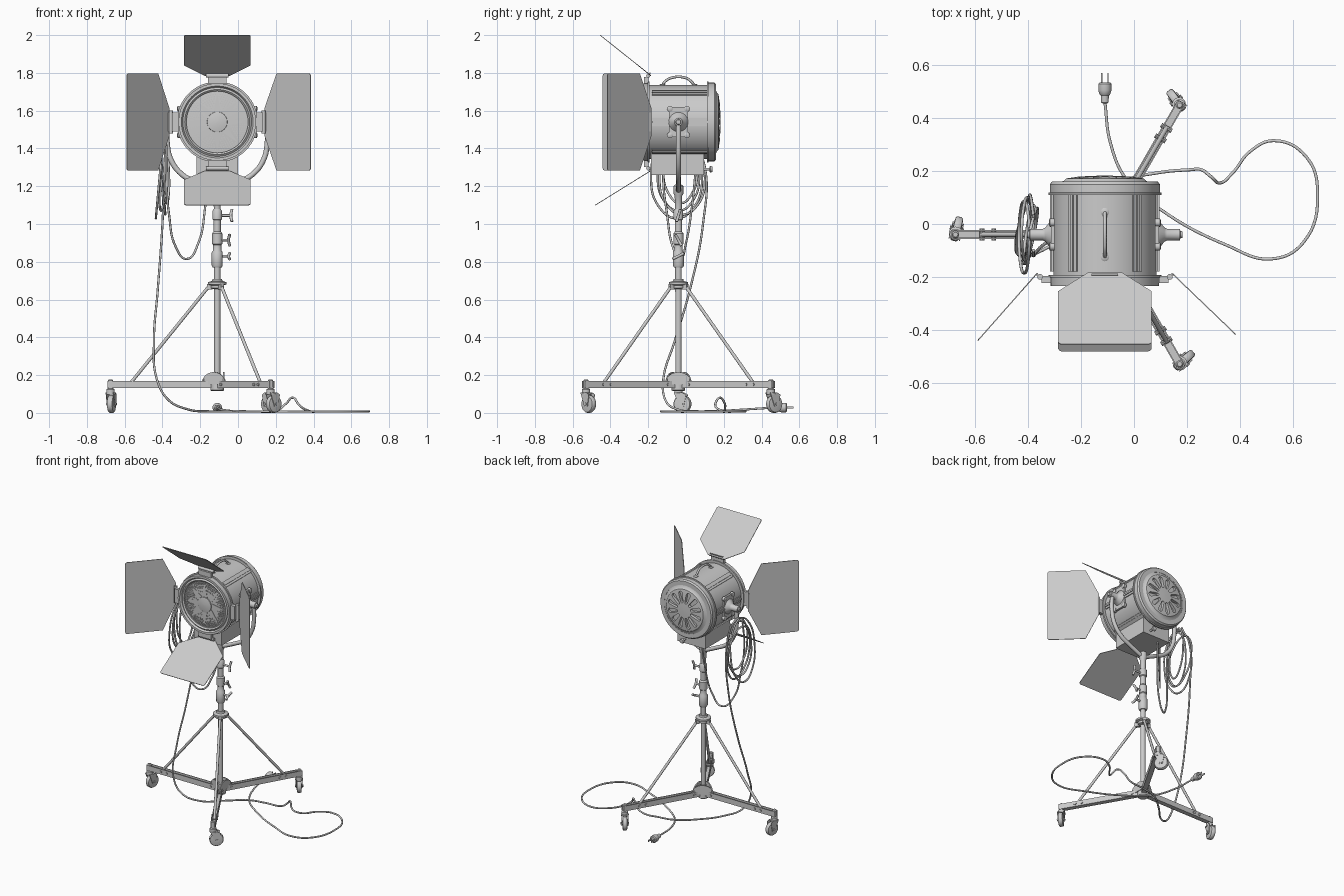
import bpy, bmesh, math
from mathutils import Vector, Matrix

if "Cube" in bpy.data.objects:
    bpy.data.objects.remove(bpy.data.objects["Cube"])

CX, CY, CZ = -0.11, -0.04, 1.54      # stand axis and lamp height
V = Vector


def finish(name, bm, smooth=True):
    bmesh.ops.recalc_face_normals(bm, faces=bm.faces)
    me = bpy.data.meshes.new(name)
    bm.to_mesh(me)
    bm.free()
    ob = bpy.data.objects.new(name, me)
    bpy.context.collection.objects.link(ob)
    if smooth:
        bpy.ops.object.select_all(action='DESELECT')
        ob.select_set(True)
        bpy.context.view_layer.objects.active = ob
        bpy.ops.object.shade_smooth_by_angle(angle=math.radians(35))
    return ob


def lathe(name, prof, loc=(0, 0, 0), axis=(0, 0, 1), n=20, closed=False):
    """Spin (radius, height) points about an axis through loc."""
    bm = bmesh.new()
    M = Matrix.Translation(loc) @ V(axis).to_track_quat('Z', 'Y').to_matrix().to_4x4()
    rings = []
    for r, h in prof:
        r = max(r, 0.0005)
        rings.append([bm.verts.new(M @ V((r * math.cos(2 * math.pi * i / n),
                                          r * math.sin(2 * math.pi * i / n), h))) for i in range(n)])
    pairs = list(zip(rings, rings[1:])) + ([(rings[-1], rings[0])] if closed else [])
    for a, b in pairs:
        for i in range(n):
            j = (i + 1) % n
            bm.faces.new((a[i], a[j], b[j], b[i]))
    if not closed:
        bm.faces.new(rings[0])
        bm.faces.new(rings[-1])
    return finish(name, bm)


def rod(name, a, b, r, n=14):
    d = V(b) - V(a)
    return lathe(name, [(r, 0), (r, d.length)], a, d, n)


def box(name, size, M):
    bm = bmesh.new()
    bmesh.ops.create_cube(bm, size=1, matrix=M @ Matrix.Diagonal((*size, 1)))
    return finish(name, bm, False)


def plate(name, pts, thick):
    """Flat polygon given thickness about its plane."""
    bm = bmesh.new()
    f = bm.faces.new([bm.verts.new(p) for p in pts])
    f.normal_update()
    nrm = f.normal.copy()
    bmesh.ops.translate(bm, verts=bm.verts, vec=-nrm * thick / 2)
    ex = bmesh.ops.extrude_face_region(bm, geom=[f], use_keep_orig=True)
    bmesh.ops.translate(bm, vec=nrm * thick, verts=[v for v in ex['geom'] if isinstance(v, bmesh.types.BMVert)])
    return finish(name, bm, False)


def tube(name, pts, r, cyclic=False, res=8):
    cu = bpy.data.curves.new(name, 'CURVE')
    cu.dimensions = '3D'
    cu.bevel_depth, cu.bevel_resolution, cu.resolution_u, cu.use_fill_caps = r, 2, res, True
    sp = cu.splines.new('BEZIER')
    sp.bezier_points.add(len(pts) - 1)
    sp.use_cyclic_u = cyclic
    for bp, p in zip(sp.bezier_points, pts):
        bp.co = p
        bp.handle_left_type = bp.handle_right_type = 'AUTO'
    ob = bpy.data.objects.new(name, cu)
    bpy.context.collection.objects.link(ob)
    bpy.ops.object.select_all(action='DESELECT')
    ob.select_set(True)
    bpy.context.view_layer.objects.active = ob
    bpy.ops.object.convert(target='MESH')
    return ob


def T(x, y, z):
    return Matrix.Translation((x, y, z))


# Lamp housing, front frame and rear rim
L = (CX, 0, CZ)
Y = (0, 1, 0)
lathe("lamp_housing", [(0.19, -0.205), (0.195, -0.2), (0.195, 0.12), (0.19, 0.125)], L, Y, 64)
lathe("front_frame", [(0.163, -0.2), (0.163, -0.222), (0.172, -0.23), (0.182, -0.222), (0.19, -0.235),
                      (0.205, -0.235), (0.205, -0.203), (0.214, -0.203), (0.214, -0.192), (0.19, -0.192)], L, Y, 64, True)
lathe("rear_flange", [(0.19, 0.11), (0.214, 0.11), (0.214, 0.118), (0.208, 0.12), (0.208, 0.15),
                      (0.2, 0.16), (0.17, 0.16), (0.17, 0.11)], L, Y, 64, True)
cap = lathe("rear_vent_cap", [(0.172, 0.12), (0.172, 0.158), (0.155, 0.163), (0.147, 0.172), (0.1, 0.179),
                              (0.05, 0.182), (0, 0.183)], L, Y, 64)
# Radial vent slots cut in the rear cap
bm = bmesh.new()
for k in range(12):
    R = T(CX, 0.18, CZ) @ Matrix.Rotation(k * math.pi / 6 + 0.26, 4, 'Y')
    top = []
    for r0, w, a0 in ((0.118, 0.015, 0), (0.062, 0.009, math.pi)):
        top += [(r0 + w * math.sin(a0 + math.pi * t / 6), w * math.cos(a0 + math.pi * t / 6)) for t in range(7)]
    f = bm.faces.new([bm.verts.new(R @ V((x, -0.02, z))) for x, z in top])
    ex = bmesh.ops.extrude_face_region(bm, geom=[f], use_keep_orig=True)
    bmesh.ops.translate(bm, vec=(0, 0.05, 0), verts=[v for v in ex['geom'] if isinstance(v, bmesh.types.BMVert)])
cutter = finish("vent_cutter", bm, False)
cutter.hide_render = True
cutter.hide_viewport = True
mod = cap.modifiers.new("slots", 'BOOLEAN')
mod.operation, mod.object, mod.solver = 'DIFFERENCE', cutter, 'EXACT'

# Lens with boss, star blades and dimples
lathe("lens", [(0.166, -0.2), (0.166, -0.212), (0.11, -0.217), (0, -0.22)], L, Y, 64)
lathe("lens_boss", [(0.055, -0.215), (0.053, -0.226), (0.03, -0.23), (0, -0.231)], L, Y, 32)
bm = bmesh.new()
for ring in range(9):
    r = 0.066 + ring * 0.0115
    n = int(2 * math.pi * r / 0.0125)
    for i in range(n):
        a = 2 * math.pi * i / n
        off = abs((a + math.pi / 8) % (math.pi / 4) - math.pi / 8) * r
        if off > 0.025 * (0.155 - r) / 0.1 + 0.004:
            bmesh.ops.create_cube(bm, size=0.007, matrix=T(CX + r * math.cos(a), -0.2155, CZ + r * math.sin(a))
                                  @ Matrix.Rotation(-a, 4, 'Y'))
finish("lens_dimples", bm, False)
for k in range(8):
    R = T(CX, -0.218, CZ) @ Matrix.Rotation(k * math.pi / 4, 4, 'Y')
    plate("lens_star_blade", [R @ V(p) for p in ((0.05, 0, -0.02), (0.155, 0.003, 0), (0.05, 0, 0.02))], 0.006)

# Housing ribs and end bands
for a in (0, 52, 128, 180, 232, 308):
    R = T(CX, -0.035, CZ) @ Matrix.Rotation(math.radians(a), 4, 'Y')
    box("housing_rib", (0.012, 0.29, 0.04), R @ T(0.195, 0, 0))
    box("rib_ridge", (0.008, 0.29, 0.012), R @ T(0.203, 0, 0))

# Ballast box below the housing
box("under_box", (0.22, 0.28, 0.14), T(CX, -0.045, 1.33))
rod("box_knob_shaft", (CX + 0.05, 0.09, 1.29), (CX + 0.05, 0.13, 1.29), 0.007)
lathe("box_knob", [(0.014, 0), (0.018, 0.005), (0.014, 0.014)], (CX + 0.05, 0.125, 1.29), Y)

# Carry handle
tube("carry_handle", [(CX, y, z) for y, z in ((-0.125, 1.735), (-0.11, 1.755), (-0.08, 1.773), (0, 1.773),
                                              (0.025, 1.757), (0.045, 1.735))], 0.007)
for y in (-0.125, 0.045):
    lathe("handle_foot", [(0.016, 0), (0.016, 0.01), (0.01, 0.014)], (CX, y, 1.728))

# Barn doors: hinge centre, outward edge centre, hinge direction, half widths
def door(name, a, b, u, narrow, wide):
    a, b, u = V(a), V(b), V(u)
    d = b - a
    c = 0.012
    half = [(narrow, 0), (wide, 0.26), (wide, 1 - c / d.length), (wide - c / 3, 1 - c / 3 / d.length), (wide - c, 1)]
    pts = [a + u * w + d * t for w, t in half] + [a - u * w + d * t for w, t in reversed(half)]
    plate(name, pts, 0.004)


X, Z = (1, 0, 0), (0, 0, 1)
door("barn_door_left", (-0.365, -0.185, CZ), (-0.59, -0.44, CZ), Z, 0.075, 0.257)
door("barn_door_right", (0.142, -0.185, CZ), (0.385, -0.418, CZ), Z, 0.075, 0.257)
door("barn_door_top", (CX, -0.185, 1.785), (CX, -0.455, 2.0), X, 0.065, 0.177)
door("barn_door_bottom", (CX, -0.19, 1.28), (CX, -0.48, 1.10), X, 0.065, 0.177)
for k in range(4):
    R = T(CX, -0.21, CZ) @ Matrix.Rotation(k * math.pi / 2, 4, 'Y')
    box("door_bracket", (0.035, 0.025, 0.10), R @ T(0.222, 0, 0))
    rod("door_hinge_pin", R @ V((0.245, 0.01, -0.06)), R @ V((0.245, 0.01, 0.06)), 0.011)
    plate("door_hinge_leaf", [R @ V(p) for p in ((0.24, 0.012, -0.05), (0.262, 0.02, -0.05),
                                                 (0.262, 0.02, 0.05), (0.24, 0.012, 0.05))], 0.006)

# Yoke, pivots and side plates
for s in (-1, 1):
    box("pivot_plate", (0.014, 0.10, 0.16), T(CX + s * 0.197, CY, CZ))
    for y in (-0.045, 0.045):
        for z in (-0.07, 0.07):
            lathe("plate_bolt", [(0.016, 0), (0.016, 0.018), (0.008, 0.022)],
                  (CX + s * 0.19, CY + y, CZ + z), (s, 0, 0), 12)
    lathe("pivot_hub", [(0.055, 0), (0.05, 0.012), (0.027, 0.03), (0.022, 0.04), (0.022, 0.088), (0.015, 0.09),
                        (0.012, 0.098)], (CX + s * 0.195, CY, CZ), (s, 0, 0), 24)
    tube("yoke_arm", [(CX + s * x, CY, z) for x, z in ((0.262, 1.55), (0.265, 1.43), (0.245, 1.34), (0.19, 1.265),
                                                       (0.1, 1.215), (0.0, 1.17))], 0.014)

# Telescopic stand column
S = (CX, CY, 0)
lathe("stand_column", [(0.016, 0.12), (0.017, 0.69), (0.017, 0.77), (0.024, 0.77), (0.029, 0.78), (0.029, 0.85),
                       (0.022, 0.86), (0.022, 0.89), (0.027, 0.895), (0.027, 0.95), (0.019, 0.96), (0.019, 1.02),
                       (0.025, 1.025), (0.025, 1.07), (0.018, 1.08), (0.02, 1.15), (0.026, 1.16), (0.026, 1.2),
                       (0.015, 1.21)], S, n=24)
lathe("upper_collar", [(0.02, 0.655), (0.034, 0.66), (0.034, 0.675), (0.05, 0.68), (0.05, 0.692), (0.028, 0.698),
                       (0.025, 0.71)], S, n=24)
lathe("lower_hub", [(0.03, 0.115), (0.036, 0.12), (0.036, 0.175), (0.022, 0.185), (0.022, 0.2)], S, n=24)
for z, reach, tilt in ((1.045, 0.078, 0.3), (0.915, 0.066, -0.5), (0.83, 0.066, 1.1)):
    rod("clamp_screw", (CX + 0.015, CY, z), (CX + reach, CY, z), 0.007)
    w = V((0, math.sin(tilt), math.cos(tilt))) * 0.034
    c = V((CX + reach, CY, z))
    tube("clamp_wing", [c - w, c + V((-0.006, 0, 0)), c + w], 0.008)

# Three legs with struts and casters
for ang, roll in ((180, (0.25, 1)), (60, (-0.6, 0.8)), (-60, (0.75, 0.66))):
    R = Matrix.Translation(S) @ Matrix.Rotation(math.radians(ang), 4, 'Z')
    for s in (-1, 1):
        box("leg_side", (0.55, 0.005, 0.038), R @ T(0.305, s * 0.014, 0.15))
    box("leg_base", (0.55, 0.028, 0.005), R @ T(0.305, 0, 0.134))
    rod("leg_strut", R @ V((0.04, 0, 0.675)), R @ V((0.465, 0, 0.15)), 0.009)
    box("strut_lug", (0.03, 0.02, 0.03), R @ T(0.04, 0, 0.668))
    for r in (0.07, 0.465, 0.42):
        rod("leg_bolt", R @ V((r, -0.023, 0.15)), R @ V((r, 0.023, 0.15)), 0.009, 10)
    pts = [R @ V((-0.035, 0.073 * math.cos(t * math.pi / 14), 0.15 + 0.066 * math.sin(t * math.pi / 14)))
           for t in range(15)]
    plate("hub_cheek", pts, 0.008)
    e = R @ V((0.565, 0, 0))
    lathe("caster_stem", [(0.016, 0.10), (0.022, 0.105), (0.022, 0.125), (0.014, 0.13), (0.014, 0.172),
                          (0.009, 0.178)], (e.x, e.y, 0))
    d = V((*roll, 0)).normalized()
    n = V((-d.y, d.x, 0))
    w = V((e.x, e.y, 0.047)) + d * 0.022
    lathe("caster_wheel", [(0.018, -0.017), (0.036, -0.015), (0.043, -0.014), (0.047, -0.008), (0.047, 0.008),
                           (0.043, 0.014), (0.036, 0.015), (0.018, 0.017)], w, n, 28)
    for s in (-1, 1):
        o = w + n * s * 0.02
        up = V((0, 0, 1))
        plate("caster_fork", [o - d * 0.042 + up * 0.06, o - d * 0.012 - up * 0.012, o + d * 0.012 - up * 0.012,
                              o + d * 0.025 + up * 0.05, o + d * 0.005 + up * 0.06], 0.004)
    rod("caster_axle", w - n * 0.027, w + n * 0.027, 0.008, 10)
    lathe("caster_crown", [(0.026, 0.098), (0.026, 0.106), (0.015, 0.11)], (w.x - d.x * 0.018, w.y - d.y * 0.018, 0))

# Cable coil hanging on the left pivot
for i, (dx, hw, zb, zt) in enumerate(((-0.03, 0.135, 1.03, 1.47), (-0.012, 0.11, 1.07, 1.45),
                                      (0.0, 0.09, 1.11, 1.48), (-0.02, 0.12, 1.05, 1.43))):
    zc, hh = (zb + zt) / 2, (zt - zb) / 2
    tube("cable_coil", [(-0.385 + dx + 0.02 * math.sin(t * math.pi / 4 + i), CY + 0.01 * (i - 1) + hw * math.cos(t * math.pi / 4),
                         zc + hh * math.sin(t * math.pi / 4)) for t in range(8)], 0.006, True)
# Slack cable up to the box, then floor run and plug
tube("slack_cable", [(-0.38, -0.1, 1.42), (-0.38, -0.12, 1.25), (-0.365, -0.1, 1.05), (-0.33, -0.07, 0.88),
                     (-0.27, -0.03, 0.815), (-0.21, 0, 0.9), (-0.175, 0.03, 1.08), (-0.16, 0.05, 1.27)], 0.006)
tube("floor_cable", [(-0.38, 0.03, 1.46), (-0.39, 0.1, 1.3), (-0.4, 0.09, 1.0), (-0.425, 0.02, 0.65),
                     (-0.445, -0.06, 0.38), (-0.43, -0.12, 0.18), (-0.37, -0.11, 0.07), (-0.27, -0.05, 0.02),
                     (-0.15, 0.07, 0.008), (-0.03, 0.165, 0.008), (0.08, 0.192, 0.008), (0.21, 0.205, 0.015),
                     (0.255, 0.205, 0.05), (0.29, 0.18, 0.08), (0.325, 0.155, 0.04), (0.37, 0.19, 0.012),
                     (0.44, 0.275, 0.008), (0.53, 0.315, 0.008), (0.65, 0.255, 0.008), (0.694, 0.12, 0.008),
                     (0.64, -0.07, 0.008), (0.52, -0.132, 0.008), (0.35, -0.08, 0.008), (0.1, 0.055, 0.008),
                     (-0.03, 0.17, 0.01), (-0.09, 0.31, 0.018), (-0.11, 0.46, 0.028)], 0.006)
lathe("plug_body", [(0.008, 0), (0.014, 0.005), (0.015, 0.03), (0.02, 0.035), (0.025, 0.05), (0.025, 0.075),
                    (0.02, 0.08)], (-0.11, 0.455, 0.028), Y, 20)
for x in (-0.012, 0.012):
    box("plug_prong", (0.004, 0.04, 0.012), T(-0.11 + x, 0.55, 0.028))
